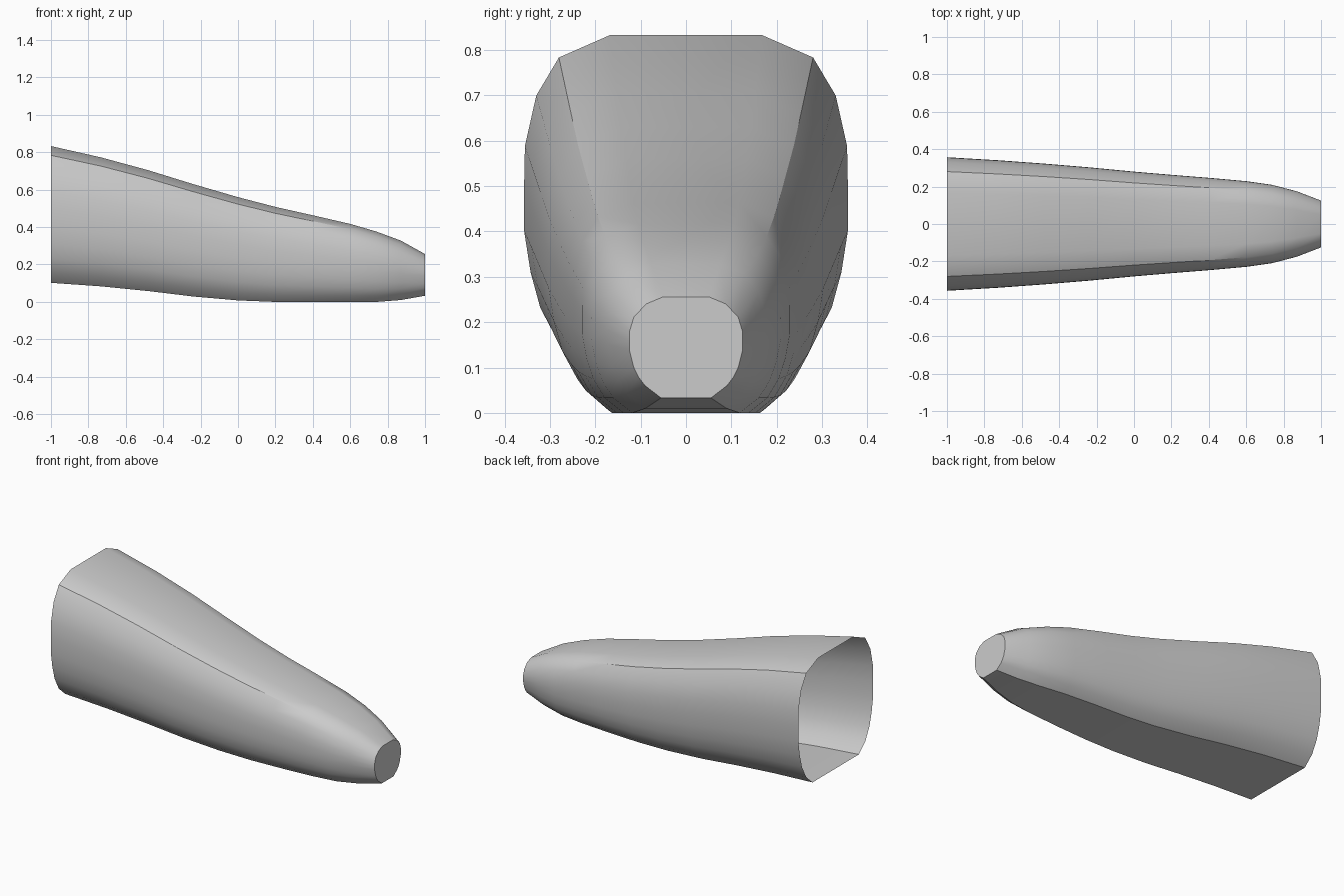
import bpy
import bmesh

cube = bpy.data.objects.get("Cube")
if cube:
    bpy.data.objects.remove(cube, do_unlink=True)

# Half cross-sections from top to bottom, in units of half width and half height
BODY = [(.47, 1), (.785, .865), (.925, .635), (.995, .33), (1, .08),
        (1, -.18), (.96, -.43), (.9, -.645), (.79, -.85), (.62, -1)]
TIP = [(.4, 1), (.7, .86), (.92, .6), (1, .3), (1, .12),
       (1, -.05), (.92, -.4), (.83, -.6), (.72, -.76), (.44, -1)]

# Stations along the length: x, half width, bottom, top, blend from body to tip
STATIONS = [(-1, .357, .102, .833, 0), (-.73, .341, .083, .772, 0),
            (-.48, .323, .058, .704, 0), (-.24, .303, .029, .63, 0),
            (0, .28, .008, .56, 0), (.2, .263, 0, .508, 0),
            (.4, .247, 0, .463, 0), (.6, .229, 0, .417, .1),
            (.74, .209, 0, .376, .3), (.87, .175, .01, .328, .6),
            (1, .125, .033, .256, 1)]


def section(bm, x, half_width, bottom, top, blend):
    """One closed ring of the shell, mirrored across its middle."""
    mid, half = (top + bottom) / 2, (top - bottom) / 2
    side = [((a + (c - a) * blend) * half_width, mid + (b + (d - b) * blend) * half)
            for (a, b), (c, d) in zip(BODY, TIP)]
    loop = side + [(-y, z) for y, z in reversed(side)]
    return [bm.verts.new((x, y, z)) for y, z in loop]


# Tapered shell, open at the wide end and capped at the narrow end
bm = bmesh.new()
rings = [section(bm, *station) for station in STATIONS]
for r, s in zip(rings, rings[1:]):
    for i in range(len(r)):
        j = (i + 1) % len(r)
        bm.faces.new((r[i], r[j], s[j], s[i]))
bm.faces.new(rings[-1])
bmesh.ops.recalc_face_normals(bm, faces=bm.faces)
# The cap must face along +x
bm.faces.ensure_lookup_table()
if bm.faces[-1].normal.x < 0:
    bmesh.ops.reverse_faces(bm, faces=bm.faces)
mesh = bpy.data.meshes.new("tapered_shell")
bm.to_mesh(mesh)
bm.free()

shell = bpy.data.objects.new("tapered_shell", mesh)
bpy.context.collection.objects.link(shell)

# Plain grey
grey = bpy.data.materials.new("grey")
grey.use_nodes = True
colour = (.6, .6, .6, 1)
grey.diffuse_color = colour
grey.node_tree.nodes["Principled BSDF"].inputs["Base Color"].default_value = colour
mesh.materials.append(grey)

# Smooth sides with a crisp floor edge and cap rim
bpy.ops.object.select_all(action="DESELECT")
shell.select_set(True)
bpy.context.view_layer.objects.active = shell
bpy.ops.object.shade_smooth_by_angle(angle=.56)
weighted = shell.modifiers.new("even_flats", "WEIGHTED_NORMAL")
weighted.keep_sharp = True
